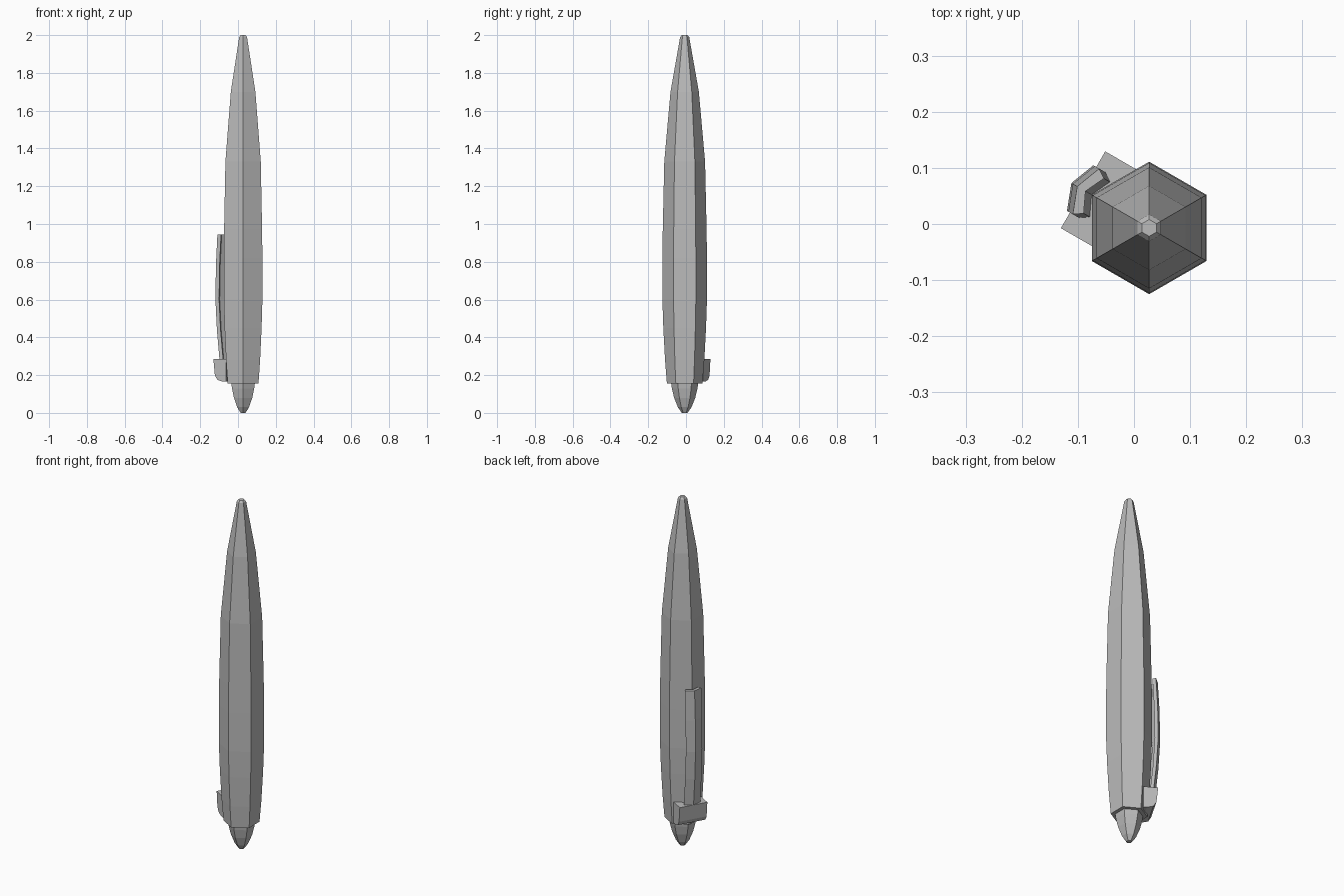
import bpy, bmesh, math
from mathutils import Vector

cube = bpy.data.objects.get("Cube")
if cube:
    bpy.data.objects.remove(cube)

CENTRE = Vector((0.027, -0.007, 0))          # axis of the barrel
OUT = Vector((-math.cos(math.pi / 6), 0.5, 0))   # direction the clip faces
SIDE = Vector((0.5, math.cos(math.pi / 6), 0))   # across the clip

grey = bpy.data.materials.new("grey_plastic")
grey.use_nodes = True
colour = (0.5, 0.5, 0.5, 1)
grey.diffuse_color = colour
grey.node_tree.nodes["Principled BSDF"].inputs["Base Color"].default_value = colour


def loft(name, rings):
    """Skin a stack of equal closed rings and cap both ends."""
    bm = bmesh.new()
    loops = [[bm.verts.new(p) for p in ring] for ring in rings]
    for a, b in zip(loops, loops[1:]):
        for i in range(len(a)):
            j = (i + 1) % len(a)
            bm.faces.new((a[i], a[j], b[j], b[i]))
    bm.faces.new(loops[0])
    bm.faces.new(loops[-1])
    bmesh.ops.recalc_face_normals(bm, faces=bm.faces)
    mesh = bpy.data.meshes.new(name)
    bm.to_mesh(mesh)
    bm.free()
    mesh.materials.append(grey)
    obj = bpy.data.objects.new(name, mesh)
    bpy.context.collection.objects.link(obj)
    return obj


def hexagon(radius, z):
    angles = [math.radians(30 + 60 * i) for i in range(6)]
    return [CENTRE + Vector((radius * math.cos(a), radius * math.sin(a), z)) for a in angles]


def clip_point(out, side, z):
    return CENTRE + OUT * out + SIDE * side + Vector((0, 0, z))


# Six-sided barrel with a slightly bevelled end
barrel = [(0.094, 0.155), (0.104, 0.28), (0.113, 0.45), (0.118, 0.6), (0.118, 0.82),
          (0.116, 0.97), (0.108, 1.33), (0.075, 1.7), (0.024, 1.99), (0.015, 2.0)]
loft("barrel", [hexagon(r, z) for r, z in barrel])

# Writing tip
tip = [(0.015, 0.0), (0.036, 0.03), (0.056, 0.08), (0.068, 0.13), (0.072, 0.16)]
loft("tip", [hexagon(r, z) for r, z in tip])

# Clip mount with a rounded underside
mount = [(0.06, 0.285), (0.136, 0.285), (0.127, 0.2), (0.112, 0.175), (0.078, 0.165), (0.06, 0.165)]
loft("clip_mount", [[clip_point(n, s, z) for n, z in mount] for s in (-0.079, 0.079)])

# Bowed clip with a chevron section
section = [(0, 0), (-0.018, 0.047), (-0.034, 0.036), (-0.017, 0), (-0.034, -0.036), (-0.018, -0.047)]
bow = [(0.134, 0.27), (0.151, 0.44), (0.16, 0.6), (0.157, 0.78), (0.148, 0.945)]
loft("clip", [[clip_point(n + dn, s, z) for dn, s in section] for n, z in bow])
